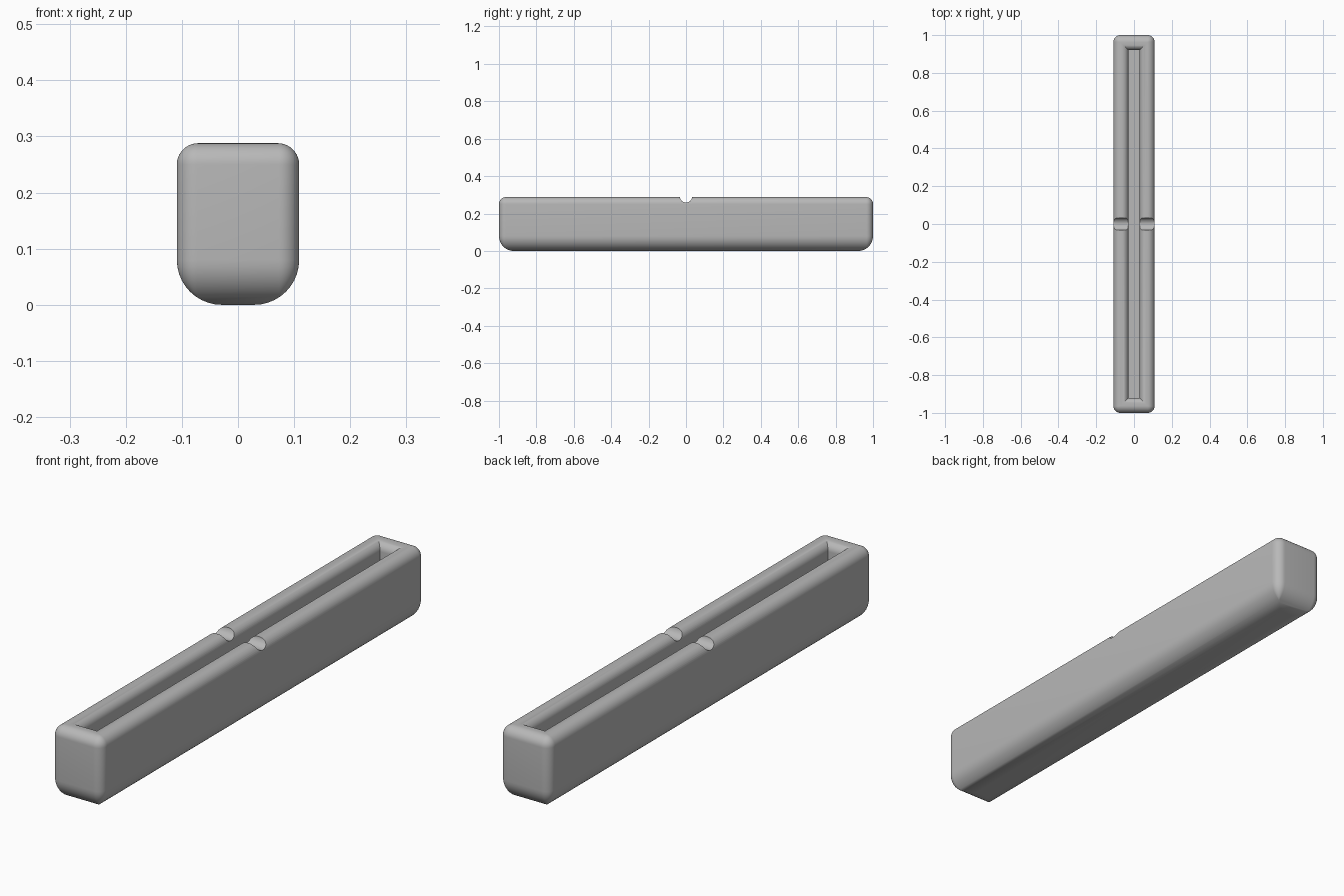
import bpy, bmesh
from math import sin, cos, pi

if "Cube" in bpy.data.objects:
    bpy.data.objects.remove(bpy.data.objects["Cube"])

HX, HY, TOP = 0.109, 1.0, 0.288       # half width, half length, height
BASE_R, TOP_R, LIP_R, CORNER_R = 0.08, 0.038, 0.033, 0.036
WALL, FLOOR = 0.079, 0.08
STEPS = 10

grey = bpy.data.materials.new("light_grey")
grey.use_nodes = True
grey.diffuse_color = (0.48, 0.48, 0.48, 1)
grey.node_tree.nodes["Principled BSDF"].inputs["Base Color"].default_value = (0.48, 0.48, 0.48, 1)

# Wall profile as (inset, height): base curve, outer rim, inner lip, cavity floor
angles = [i / STEPS * pi / 2 for i in range(STEPS + 1)]
profile = [(BASE_R * (1 - sin(a)), BASE_R * (1 - cos(a))) for a in angles]
profile += [(TOP_R * (1 - cos(a)), TOP - TOP_R * (1 - sin(a))) for a in angles]
profile += [(WALL - LIP_R * (1 - sin(a)), TOP - LIP_R * (1 - cos(a))) for a in angles]
profile += [(WALL, FLOOR)]


def ring(bm, inset, z):
    """Rounded rectangle, offset inwards from the outer outline."""
    r = max(CORNER_R - inset, 0)
    x, y = HX - inset - r, HY - inset - r
    verts = []
    for k, (sx, sy) in enumerate([(1, 1), (-1, 1), (-1, -1), (1, -1)]):
        for a in angles:
            t = a + k * pi / 2
            verts.append(bm.verts.new((sx * x + r * cos(t), sy * y + r * sin(t), z)))
    return verts


# Trough body, lofted through the rings
bm = bmesh.new()
rings = [ring(bm, d, z) for d, z in profile]
for low, high in zip(rings, rings[1:]):
    n = len(low)
    for i in range(n):
        j = (i + 1) % n
        bm.faces.new((low[i], low[j], high[j], high[i]))
bm.faces.new(rings[0][::-1])
bm.faces.new(rings[-1])
bmesh.ops.remove_doubles(bm, verts=bm.verts, dist=0.00005)
bmesh.ops.recalc_face_normals(bm, faces=bm.faces)
mesh = bpy.data.meshes.new("trough_body")
bm.to_mesh(mesh)
bm.free()
mesh.materials.append(grey)
body = bpy.data.objects.new("trough_body", mesh)
bpy.context.collection.objects.link(body)

# Round notch across the middle of both walls
bpy.ops.mesh.primitive_cylinder_add(vertices=48, radius=0.033, depth=0.4,
                                    location=(0, 0, TOP + 0.004), rotation=(0, pi / 2, 0))
cutter = bpy.context.object
cutter.name = "notch_cutter"
cutter.hide_render = True
cutter.data.materials.append(grey)

bpy.ops.object.select_all(action='DESELECT')
body.select_set(True)
bpy.context.view_layer.objects.active = body
notch = body.modifiers.new("notch", 'BOOLEAN')
notch.operation = 'DIFFERENCE'
notch.solver = 'EXACT'
notch.object = cutter
bpy.ops.object.modifier_apply(modifier="notch")
bpy.data.objects.remove(cutter)
bpy.ops.object.shade_smooth_by_angle(angle=pi / 6)
